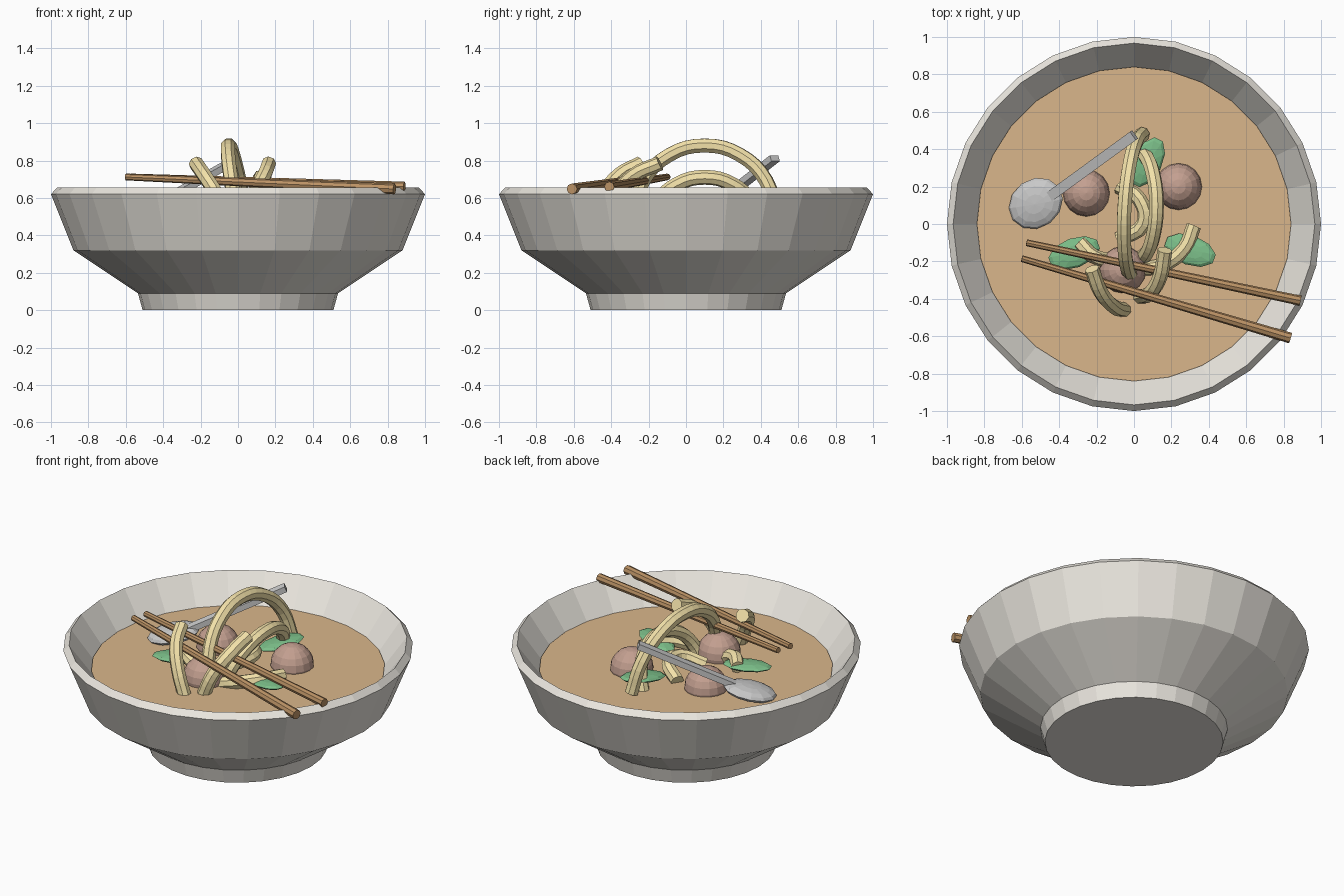
import bpy, bmesh, math
from mathutils import Vector, Matrix

if "Cube" in bpy.data.objects:
    bpy.data.objects.remove(bpy.data.objects["Cube"])


def material(name, rgb):
    m = bpy.data.materials.new(name)
    m.diffuse_color = (*rgb, 1)
    m.use_nodes = True
    m.node_tree.nodes["Principled BSDF"].inputs["Base Color"].default_value = m.diffuse_color
    return m


CERAMIC = material("ceramic", (0.83, 0.80, 0.74))
BROTH = material("broth", (0.70, 0.47, 0.26))
NOODLE = material("noodle", (0.90, 0.76, 0.40))
MEAT = material("meat", (0.55, 0.35, 0.28))
GREEN = material("green", (0.20, 0.52, 0.25))
WOOD = material("wood", (0.50, 0.29, 0.13))
STEEL = material("steel", (0.80, 0.81, 0.81))


def add(name, bm, mat):
    bmesh.ops.recalc_face_normals(bm, faces=bm.faces)
    me = bpy.data.meshes.new(name)
    bm.to_mesh(me)
    bm.free()
    me.materials.append(mat)
    ob = bpy.data.objects.new(name, me)
    bpy.context.collection.objects.link(ob)
    return ob


def lathe(name, profile, n, mat):
    bm = bmesh.new()
    rings = []
    for r, z in profile:
        rings.append([bm.verts.new((r * math.cos(2 * math.pi * i / n),
                                    r * math.sin(2 * math.pi * i / n), z)) for i in range(n)])
    for a, b in zip(rings, rings[1:]):
        for i in range(n):
            j = (i + 1) % n
            bm.faces.new((a[i], a[j], b[j], b[i]))
    bm.faces.new(rings[0])
    bm.faces.new(rings[-1])
    return add(name, bm, mat)


def tube(name, points, radius, mat):
    cu = bpy.data.curves.new(name, 'CURVE')
    cu.dimensions = '3D'
    cu.bevel_depth = radius
    cu.bevel_resolution = 2
    cu.resolution_u = 4
    cu.use_fill_caps = True
    sp = cu.splines.new('BEZIER')
    sp.bezier_points.add(len(points) - 1)
    for bp, p in zip(sp.bezier_points, points):
        bp.co = p
        bp.handle_left_type = bp.handle_right_type = 'AUTO'
    sp.use_smooth = False
    cu.materials.append(mat)
    ob = bpy.data.objects.new(name, cu)
    bpy.context.collection.objects.link(ob)
    return ob


def ball(name, loc, scale, mat, u=16, v=10, turn=0, tilt=0):
    bm = bmesh.new()
    m = (Matrix.Translation(loc) @ Matrix.Rotation(math.radians(turn), 4, 'Z')
         @ Matrix.Rotation(math.radians(tilt), 4, 'Y') @ Matrix.Diagonal((*scale, 1)))
    bmesh.ops.create_uvsphere(bm, u_segments=u, v_segments=v, radius=1, matrix=m)
    return add(name, bm, mat)


def rod(name, a, b, ra, rb, n, mat):
    a, b = Vector(a), Vector(b)
    bm = bmesh.new()
    m = Matrix.Translation((a + b) / 2) @ (b - a).to_track_quat('Z', 'Y').to_matrix().to_4x4()
    bmesh.ops.create_cone(bm, cap_ends=True, segments=n, radius1=ra, radius2=rb,
                          depth=(b - a).length, matrix=m)
    return add(name, bm, mat)


# bowl with foot, chamfered rim and hollow inside, then the broth
lathe("bowl", [(0.51, 0), (0.535, 0.09), (0.88, 0.32), (1.0, 0.62), (0.967, 0.655),
               (0.825, 0.46), (0.78, 0.36), (0.48, 0.15)], 28, CERAMIC)
lathe("broth", [(0.80, 0.45), (0.84, 0.49)], 28, BROTH)

# noodles: two arches, two raised ends, and low loops in the broth
arch = [(0.02 + 0.025 * math.cos(t) - 0.07 * math.sin(t), 0.1 + 0.38 * math.cos(t),
         0.5 + 0.38 * math.sin(t)) for t in [math.pi * k / 6 for k in range(7)]]
arch2 = [(0.02 + 0.10 * math.sin(t), 0.1 + 0.29 * math.cos(t), 0.44 + 0.27 * math.sin(t))
         for t in [math.pi * k / 6 for k in range(7)]]
paths = [
    arch, arch2,
    [(0.03, -0.39, 0.47), (0.085, -0.37, 0.61), (0.14, -0.28, 0.72), (0.165, -0.14, 0.785)],
    [(-0.05, -0.46, 0.47), (-0.11, -0.44, 0.61), (-0.18, -0.36, 0.72), (-0.225, -0.24, 0.785)],
    [(0.32, -0.01, 0.53), (0.27, -0.13, 0.54), (0.15, -0.22, 0.52), (0.03, -0.24, 0.49)],
    [(-0.08, 0.20, 0.50), (0.03, 0.13, 0.55), (0.05, 0.0, 0.55), (-0.08, -0.08, 0.50)],
    [(-0.29, -0.10, 0.53), (-0.22, -0.17, 0.55), (-0.10, -0.20, 0.50)],
]
for i, p in enumerate(paths):
    tube(f"noodle_{i + 1}", p, 0.04, NOODLE)

# meatballs
for i, (x, y, z) in enumerate([(-0.255, 0.165, 0.50), (0.238, 0.20, 0.50), (-0.06, -0.245, 0.51)]):
    ball(f"meatball_{i + 1}", (x, y, z), (0.125,) * 3, MEAT)

# herb leaves
for i, (x, y, z, turn, tilt) in enumerate([(0.07, 0.33, 0.54, 63, -6), (-0.32, -0.155, 0.53, 20, 0),
                                           (0.30, -0.14, 0.53, -20, -6)]):
    ball(f"leaf_{i + 1}", (x, y, z), (0.145, 0.08, 0.022), GREEN, 10, 6, turn, tilt)

# chopsticks resting on the rim
rod("chopstick_back", (-0.575, -0.10, 0.712), (0.89, -0.41, 0.66), 0.018, 0.027, 8, WOOD)
rod("chopstick_front", (-0.60, -0.185, 0.712), (0.837, -0.61, 0.648), 0.018, 0.029, 8, WOOD)

# spoon
ball("spoon_bowl", (-0.525, 0.11, 0.525), (0.155, 0.13, 0.04), STEEL, 12, 8, 36, -12)
start, end = Vector((-0.46, 0.14, 0.55)), Vector((0.0, 0.475, 0.812))
d = (end - start).normalized()
side = d.cross(Vector((0, 0, 1))).normalized()
rot = Matrix((d, side, d.cross(side))).transposed().to_4x4()
bm = bmesh.new()
bmesh.ops.create_cube(bm, size=1, matrix=Matrix.Translation((start + end) / 2) @ rot
                      @ Matrix.Diagonal(((end - start).length, 0.055, 0.035, 1)))
add("spoon_handle", bm, STEEL)
